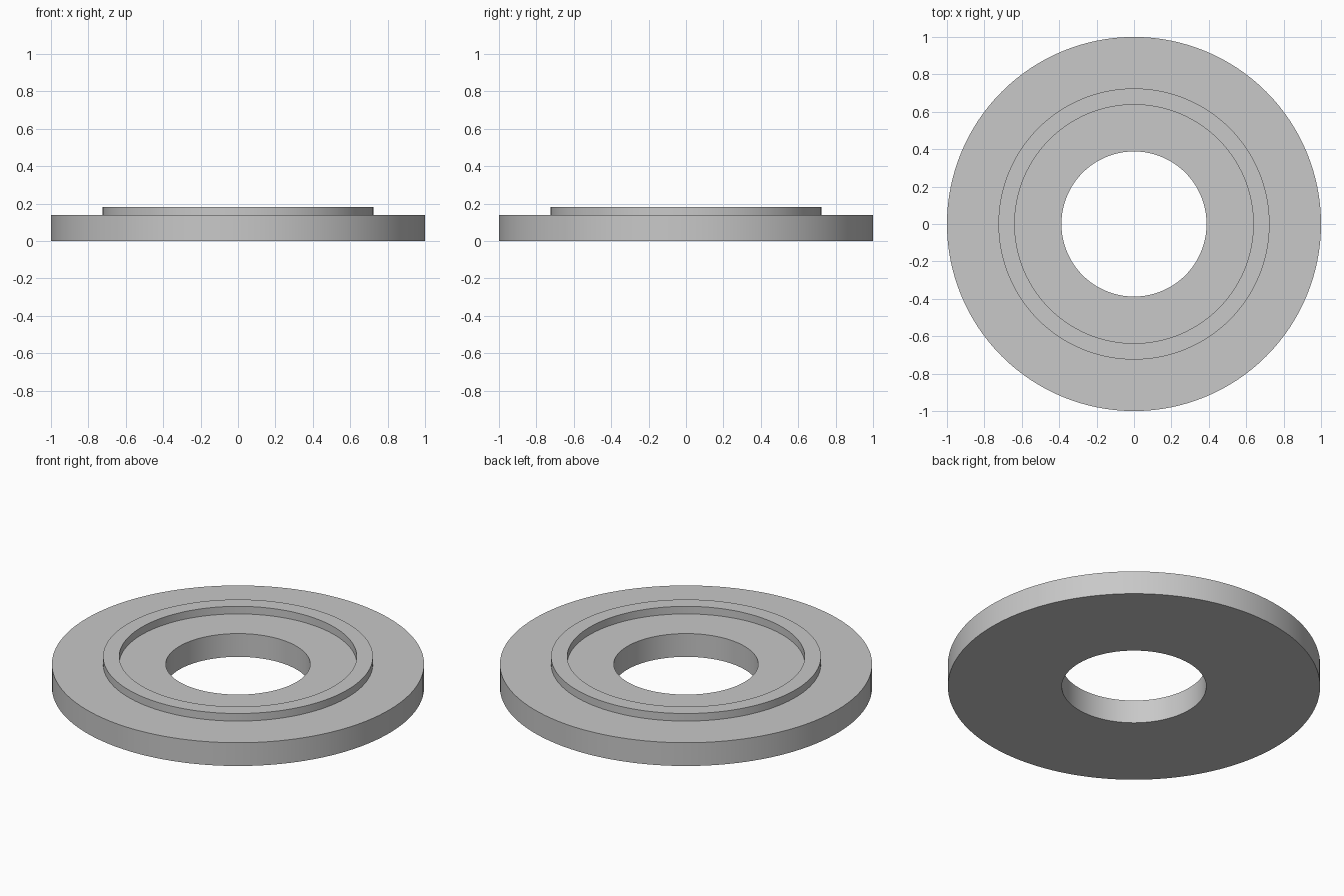
import bpy
import bmesh
import math
from mathutils import Matrix, Vector

cube = bpy.data.objects.get("Cube")
if cube:
    bpy.data.objects.remove(cube, do_unlink=True)

SEGMENTS = 128

# Plain grey metal
grey = bpy.data.materials.new("grey_metal")
grey.use_nodes = True
colour = (0.58, 0.58, 0.58, 1)
grey.diffuse_color = colour
grey.node_tree.nodes["Principled BSDF"].inputs["Base Color"].default_value = colour


def lathe(name, profile):
    """Revolve a closed (radius, height) profile around z."""
    bm = bmesh.new()
    verts = [bm.verts.new((r, 0, z)) for r, z in profile]
    edges = [bm.edges.new((v, verts[(i + 1) % len(verts)])) for i, v in enumerate(verts)]
    bmesh.ops.spin(bm, geom=verts + edges, cent=(0, 0, 0), axis=(0, 0, 1),
                   angle=math.tau, steps=SEGMENTS, use_merge=True)
    bmesh.ops.remove_doubles(bm, verts=bm.verts, dist=0.0001)
    bmesh.ops.recalc_face_normals(bm, faces=bm.faces)
    mesh = bpy.data.meshes.new(name)
    bm.to_mesh(mesh)
    bm.free()
    mesh.materials.append(grey)
    obj = bpy.data.objects.new(name, mesh)
    bpy.context.collection.objects.link(obj)
    bpy.ops.object.select_all(action="DESELECT")
    obj.select_set(True)
    bpy.context.view_layer.objects.active = obj
    bpy.ops.object.shade_smooth_by_angle(angle=math.radians(30))
    return obj


# Flat washer body with a raised collar, turned as one solid
bore, collar_in, collar_out, outer = 0.388, 0.638, 0.725, 1.0
deck, top = 0.138, 0.183
lathe("flanged_ring", [
    (bore, 0), (outer, 0), (outer, deck), (collar_out, deck),
    (collar_out, top), (collar_in, top), (collar_in, deck), (bore, deck),
])
